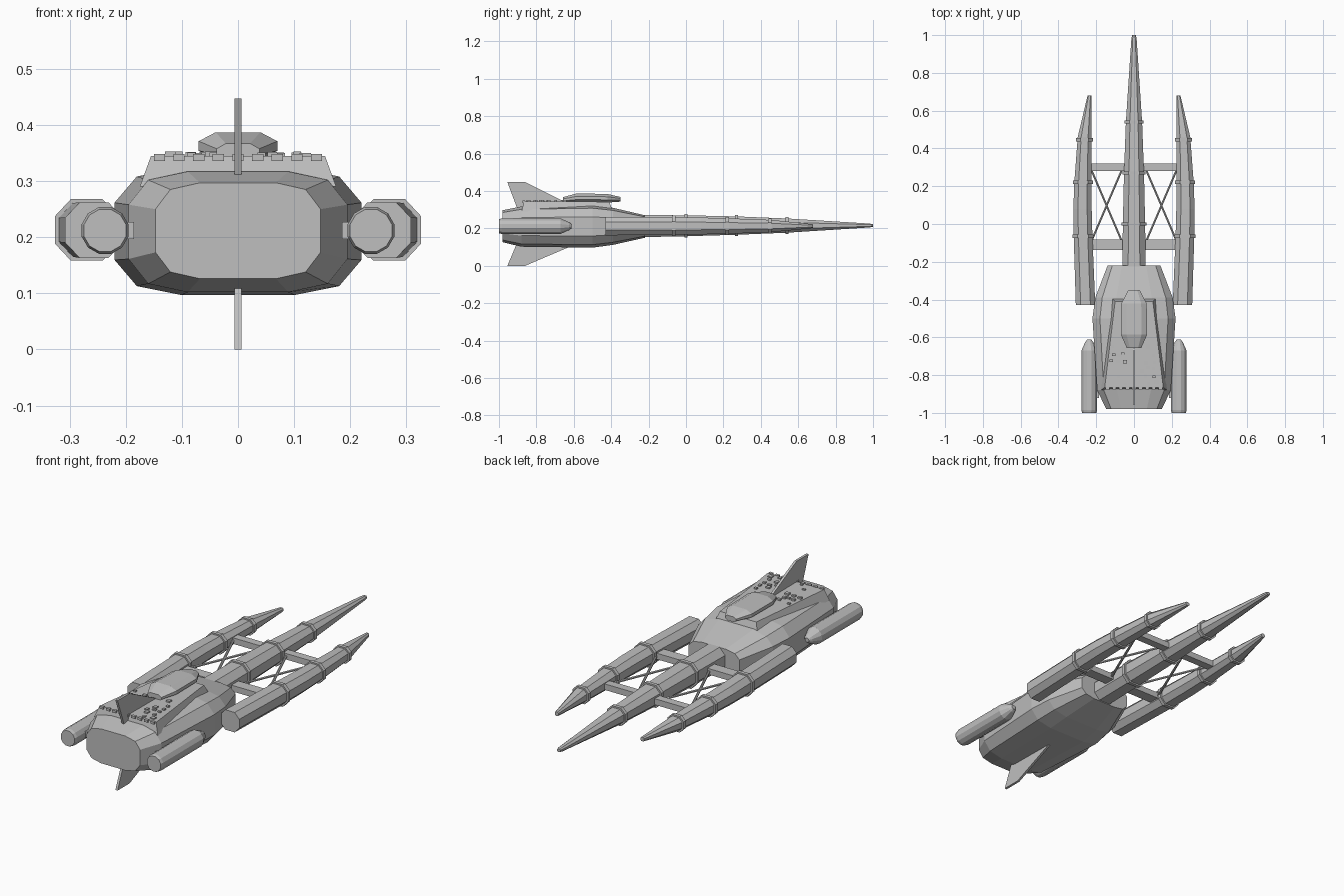
import bpy, bmesh, math, random
from mathutils import Vector

random.seed(4)
if "Cube" in bpy.data.objects:
    bpy.data.objects.remove(bpy.data.objects["Cube"])

grey = bpy.data.materials.new("hull_grey")
grey.use_nodes = True
grey.diffuse_color = (0.52, 0.52, 0.52, 1)
grey.node_tree.nodes["Principled BSDF"].inputs["Base Color"].default_value = (0.52, 0.52, 0.52, 1)


def finish(name, bm):
    bmesh.ops.recalc_face_normals(bm, faces=bm.faces)
    mesh = bpy.data.meshes.new(name)
    bm.to_mesh(mesh)
    bm.free()
    mesh.materials.append(grey)
    obj = bpy.data.objects.new(name, mesh)
    bpy.context.collection.objects.link(obj)
    return obj


def skin(name, rings):
    """Closed body skinned over rings of points."""
    bm = bmesh.new()
    loops = [[bm.verts.new(p) for p in ring] for ring in rings]
    n = len(loops[0])
    for a, b in zip(loops, loops[1:]):
        for i in range(n):
            j = (i + 1) % n
            bm.faces.new((a[i], a[j], b[j], b[i]))
    bm.faces.new(loops[0])
    bm.faces.new(loops[-1])
    return finish(name, bm)


def loft(name, profile, stations):
    """Each station is y, left x, right x, bottom z, top z."""
    rings = []
    for y, x0, x1, z0, z1 in stations:
        rings.append([((x0 + x1) / 2 + px * (x1 - x0) / 2, y,
                       (z0 + z1) / 2 + pz * (z1 - z0) / 2) for px, pz in profile])
    return skin(name, rings)


def box(name, x, y, z, sx, sy, sz):
    bm = bmesh.new()
    bmesh.ops.create_cube(bm, size=1)
    for v in bm.verts:
        v.co = (x + v.co.x * sx, y + v.co.y * sy, z + v.co.z * sz)
    return finish(name, bm)


def rod(name, a, b, radius):
    a, b = Vector(a), Vector(b)
    bm = bmesh.new()
    bmesh.ops.create_cone(bm, cap_ends=True, segments=6, radius1=radius,
                          radius2=radius, depth=(b - a).length)
    turn = (b - a).to_track_quat('Z', 'Y')
    for v in bm.verts:
        v.co = turn @ v.co + (a + b) / 2
    return finish(name, bm)


def quarter(points):
    """Repeat a quarter profile (side to top) in all four quadrants."""
    left = [(-x, z) for x, z in reversed(points)]
    half = points + left
    return half + [(-x, -z) for x, z in half]


def at(stations, y):
    """Interpolate a station at y."""
    for a, b in zip(stations, stations[1:]):
        if a[0] <= y <= b[0]:
            t = (y - a[0]) / (b[0] - a[0])
            return [p + (q - p) * t for p, q in zip(a, b)]


def collar(name, stations, y, grow=0.007):
    _, x0, x1, z0, z1 = at(stations, y)
    size = (x0 - grow, x1 + grow, z0 - grow, z1 + grow)
    loft(name, OCTAGON, [(y - 0.009, *size), (y + 0.009, *size)])


OCTAGON = quarter([(1, 0.45), (0.5, 1)])
HULL = quarter([(1, 0.45), (0.82, 0.86), (0.46, 1)])
ROUND = [(math.cos(math.radians(15 + 30 * i)), math.sin(math.radians(15 + 30 * i))) for i in range(12)]

# Main hull
loft("main_hull", HULL, [
    (-0.98, -0.147, 0.147, 0.126, 0.297), (-0.88, -0.195, 0.195, 0.102, 0.317),
    (-0.5, -0.22, 0.22, 0.097, 0.324), (-0.39, -0.205, 0.205, 0.112, 0.31),
    (-0.22, -0.14, 0.14, 0.15, 0.27)])

# Raised deck tapering toward the boom
skin("upper_deck", [
    [(-0.175, -0.88, 0.29), (0.175, -0.88, 0.29), (0.12, -0.39, 0.29), (-0.12, -0.39, 0.29)],
    [(-0.155, -0.865, 0.345), (0.155, -0.865, 0.345), (0.1, -0.41, 0.342), (-0.1, -0.41, 0.342)]])

# Canopy
loft("canopy", quarter([(1, 0.35), (0.57, 1)]), [
    (-0.657, -0.038, 0.038, 0.338, 0.367), (-0.585, -0.07, 0.07, 0.338, 0.387),
    (-0.42, -0.067, 0.067, 0.338, 0.384), (-0.35, -0.03, 0.03, 0.343, 0.368)])

# Small deck fittings
for side in (-1, 1):
    for row in range(6):
        for x in (0.05, 0.08, 0.11):
            if random.random() < 0.7:
                box("deck_fitting", side * (x + random.uniform(-0.008, 0.012)),
                    -0.845 + row * 0.038 + random.uniform(-0.008, 0.008), 0.347,
                    random.uniform(0.012, 0.024), random.uniform(0.01, 0.02),
                    random.uniform(0.006, 0.012))
for i in range(9):
    box("rear_fitting", -0.14 + i * 0.035, -0.868, 0.342, 0.02, 0.014, 0.012)

# Tail fins
for name, outline in (
        ("upper_fin", [(-0.955, 0.447), (-0.86, 0.447), (-0.655, 0.345), (-0.655, 0.3), (-0.9, 0.3)]),
        ("lower_fin", [(-0.955, 0), (-0.86, 0), (-0.63, 0.098), (-0.63, 0.13), (-0.9, 0.13)])):
    skin(name, [[(x, y, z) for y, z in outline] for x in (-0.006, 0.006)])

# Central boom with collars
boom = [(-0.25, -0.062, 0.062, 0.153, 0.271), (0.0, -0.059, 0.059, 0.158, 0.27),
        (0.27, -0.053, 0.053, 0.166, 0.264), (0.54, -0.043, 0.043, 0.177, 0.253),
        (0.98, -0.014, 0.014, 0.205, 0.226), (1.0, -0.01, 0.01, 0.208, 0.223)]
loft("central_boom", OCTAGON, boom)
for y in (0.0, 0.27, 0.54):
    collar("boom_collar", boom, y)

# Side pods, boosters and bracing on both sides
pod_shape = [(-0.43, 0.205, 0.308, 0.163, 0.262), (-0.07, 0.22, 0.319, 0.165, 0.261),
             (0.08, 0.224, 0.321, 0.168, 0.258), (0.22, 0.225, 0.316, 0.171, 0.254),
             (0.46, 0.225, 0.298, 0.18, 0.245), (0.68, 0.225, 0.246, 0.202, 0.222)]
booster_shape = [(-1.0, 0.198, 0.276, 0.173, 0.251), (-0.985, 0.194, 0.28, 0.169, 0.255),
                 (-0.67, 0.194, 0.28, 0.169, 0.255), (-0.625, 0.215, 0.259, 0.19, 0.234),
                 (-0.612, 0.226, 0.248, 0.201, 0.223)]
for side, label in ((1, "left"), (-1, "right")):
    def mirrored(stations):
        return [(y, min(side * a, side * b), max(side * a, side * b), z0, z1)
                for y, a, b, z0, z1 in stations]
    pod = mirrored(pod_shape)
    loft(label + "_pod", OCTAGON, pod)
    for y in (-0.065, 0.22, 0.447):
        collar(label + "_pod_collar", pod, y)
    loft(label + "_booster", ROUND, mirrored(booster_shape))
    box(label + "_booster_mount", side * 0.2, -0.82, 0.212, 0.03, 0.2, 0.03)
    box(label + "_front_strut", side * 0.14, 0.3, 0.212, 0.19, 0.04, 0.03)
    box(label + "_rear_strut", side * 0.14, -0.11, 0.212, 0.19, 0.055, 0.03)
    for y0, y1 in ((-0.09, 0.285), (0.285, -0.09)):
        rod(label + "_brace", (side * 0.065, y0, 0.212), (side * 0.225, y1, 0.212), 0.006)
